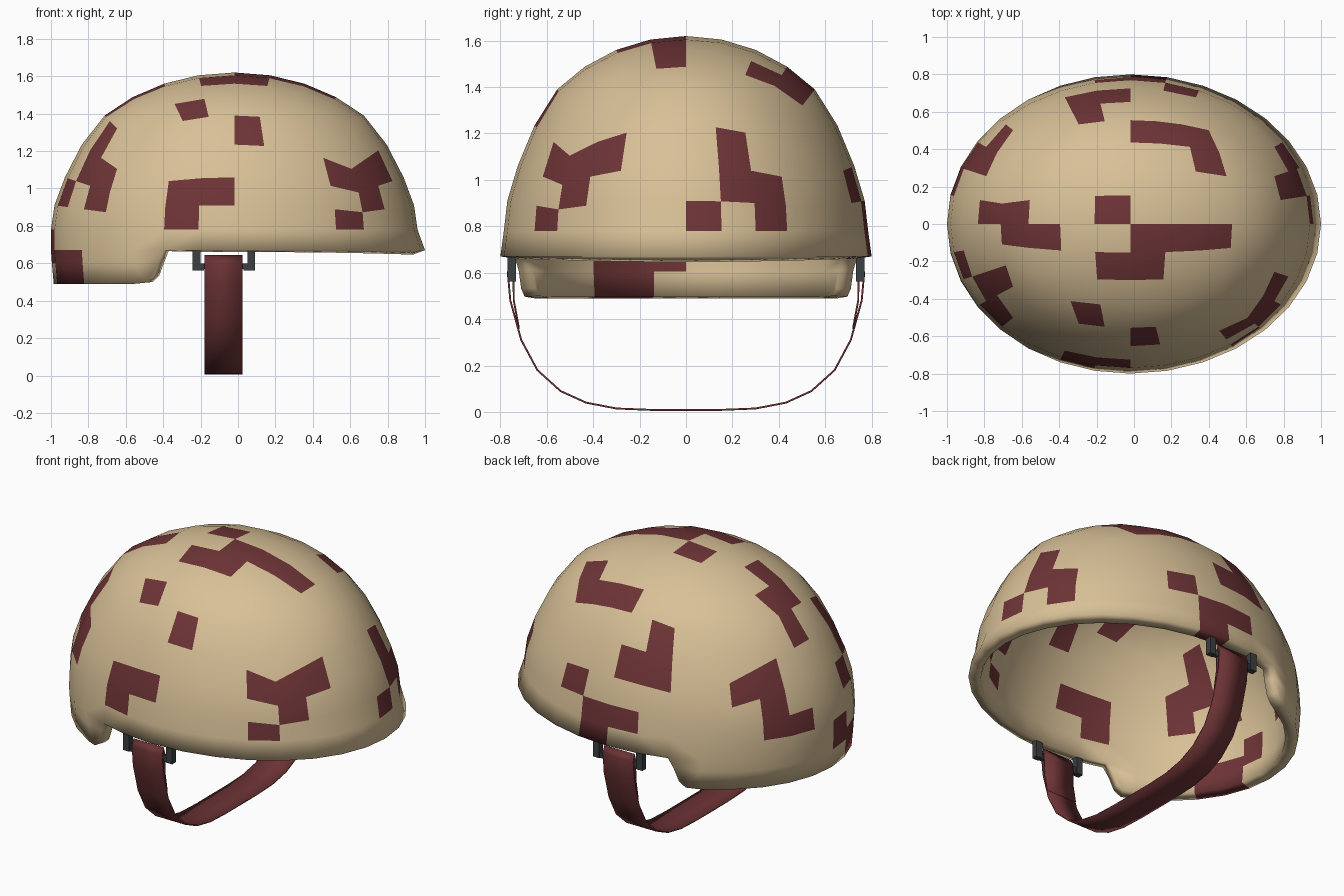
import bpy, bmesh, math
from mathutils import Vector

if "Cube" in bpy.data.objects:
    bpy.data.objects.remove(bpy.data.objects["Cube"], do_unlink=True)


def material(name, rgb):
    m = bpy.data.materials.new(name)
    m.use_nodes = True
    m.diffuse_color = (*rgb, 1)
    m.node_tree.nodes["Principled BSDF"].inputs["Base Color"].default_value = (*rgb, 1)
    return m


SAND = material("sand", (0.69, 0.53, 0.31))
MAROON = material("maroon", (0.155, 0.034, 0.037))
GREY = material("dark_grey", (0.045, 0.05, 0.053))


def finish(name, bm, mats, angle=40):
    me = bpy.data.meshes.new(name)
    bm.to_mesh(me)
    bm.free()
    for m in mats:
        me.materials.append(m)
    ob = bpy.data.objects.new(name, me)
    bpy.context.collection.objects.link(ob)
    bpy.ops.object.select_all(action='DESELECT')
    ob.select_set(True)
    bpy.context.view_layer.objects.active = ob
    bpy.ops.object.shade_smooth_by_angle(angle=math.radians(angle))
    return ob


# Helmet shell: five sides of a rounded cube grid, eight cells per side
STEP = math.pi / 16
SIDES = {
    "top": lambda a, b: (a, b, 1),
    "front": lambda a, b: (1, a, b),
    "back": lambda a, b: (-1, a, b),
    "left": lambda a, b: (a, 1, b),
    "right": lambda a, b: (a, -1, b),
}
HEIGHTS = [(0, .78), (.195, .91), (.383, 1.06), (.556, 1.235), (.707, 1.39), (1, 1.62)]
RIM = {-1: (.67, 1), -2: (.60, .995), -3: (.49, .985)}


def height(d):
    for (d0, z0), (d1, z1) in zip(HEIGHTS, HEIGHTS[1:]):
        if d <= d1 + 1e-6:
            return z0 + (z1 - z0) * (d - d0) / (d1 - d0)
    return HEIGHTS[-1][1]


def point(side, i, j):
    d = Vector(SIDES[side](math.tan(i * STEP), math.tan(j * STEP)))
    if side != "top" and j < 0:
        # Flared rim rows have a constant height
        z, k = RIM[j]
        d.z = 0
        d.normalize()
        rx = 1.02 if d.x > 0 else .98
        return Vector((-.02 + rx * k * d.x, .8 * k * d.y, z))
    d.normalize()
    return Vector((-.02 + .98 * d.x, .785 * d.y, height(d.z)))


# Camouflage cells as (column, row) on each side
CAMO = {
    "top": [(-1, 0), (0, -1), (1, -1), (2, -1), (-1, -2), (0, -2), (-4, 0), (-4, -1),
            (-3, -1), (0, 3), (1, 3), (2, 3), (2, 2), (-2, -4)],
    "front": [(0, 0), (1, 2), (1, 1), (2, 1), (2, 0), (-3, 2), (-4, 2), (-4, 1)],
    "back": [(0, 3), (-2, 1), (-3, 3), (-3, 2), (-4, 2), (-4, 1), (3, 2), (2, 2), (2, 1),
             (2, 0), (1, 0), (-1, -1), (-1, -2), (-2, -2), (-3, -2), (-2, -3), (-3, -3)],
    "left": [(-2, 3), (-2, 2), (-1, 2), (1, 1), (0, 0), (-1, 0), (0, -1)],
    "right": [(0, 3), (3, 2), (3, 0), (-2, 1), (-1, 1), (-2, 0)],
}

bm = bmesh.new()
shared = {}


def vert(p):
    key = tuple(round(c, 4) + 0.0 for c in p)
    if key not in shared:
        shared[key] = bm.verts.new(p)
    return shared[key]


for side in SIDES:
    for i in range(-4, 4):
        low = -4 if side == "top" else -1
        if side == "back" or (side in ("left", "right") and i == -4):
            low = -3
        for j in range(low, 4):
            corners = [(i, j), (i + 1, j), (i + 1, j + 1), (i, j + 1)]
            f = bm.faces.new([vert(point(side, *c)) for c in corners])
            f.material_index = int((i, j) in CAMO[side])

# Rounded step in the rim between the ear opening and the low back
for side, s in (("left", 1), ("right", -1)):
    loop = [point(side, -3, j) for j in (-1, -2, -3)]
    for x, z in ((-.485, .497), (-.45, .53), (-.42, .61)):
        loop.append(Vector((x, s * .79 * math.sqrt(1 - ((x + .02) / .98) ** 2), z)))
    loop.append(point(side, -2, -1))
    bm.faces.new([vert(p) for p in loop])

bmesh.ops.recalc_face_normals(bm, faces=bm.faces[:])
bm.faces.ensure_lookup_table()
if max(bm.faces, key=lambda f: f.calc_center_median().z).normal.z < 0:
    bmesh.ops.reverse_faces(bm, faces=bm.faces[:])
shell = finish("helmet_shell", bm, [SAND, MAROON])
solid = shell.modifiers.new("thickness", 'SOLIDIFY')
solid.thickness = .07
solid.offset = -1

# Chin strap: a ribbon looped over the clip bars on both sides
half = [(.72, .36), (.742, .48), (.744, .6), (.755, .64), (.768, .6), (.757, .48),
        (.71, .31), (.64, .18), (.54, .09), (.43, .04), (.3, .015), (.15, .009)]
path = half + [(-y, z) for y, z in reversed(half)]
bm = bmesh.new()
rows = [[bm.verts.new((x, y, z)) for x in (-.18, .025)] for y, z in path]
for a, b in zip(rows, rows[1:]):
    bm.faces.new((a[0], a[1], b[1], b[0]))
strap = finish("chin_strap", bm, [MAROON], 60)
solid = strap.modifiers.new("thickness", 'SOLIDIFY')
solid.thickness = .008
solid.offset = 0


# Strap clips: two posts with inner tabs and a thin bar per side
def box(bm, lo, hi):
    verts = bmesh.ops.create_cube(bm, size=1)["verts"]
    for v in verts:
        v.co = Vector([(l + h) / 2 + c * (h - l) for l, h, c in zip(lo, hi, v.co)])


for name, s in (("left", 1), ("right", -1)):
    bm = bmesh.new()
    for x0, x1, t0, t1 in ((-.243, -.2, -.2, -.183), (.05, .092, .03, .05)):
        box(bm, (x0, .733, .562), (x1, .769, .675))
        box(bm, (t0, .74, .562), (t1, .762, .6))
    box(bm, (-.2, .751, .57), (.05, .76, .6))
    for v in bm.verts:
        v.co.y *= s
    bmesh.ops.recalc_face_normals(bm, faces=bm.faces[:])
    finish(name + "_strap_clip", bm, [GREY], 30)
